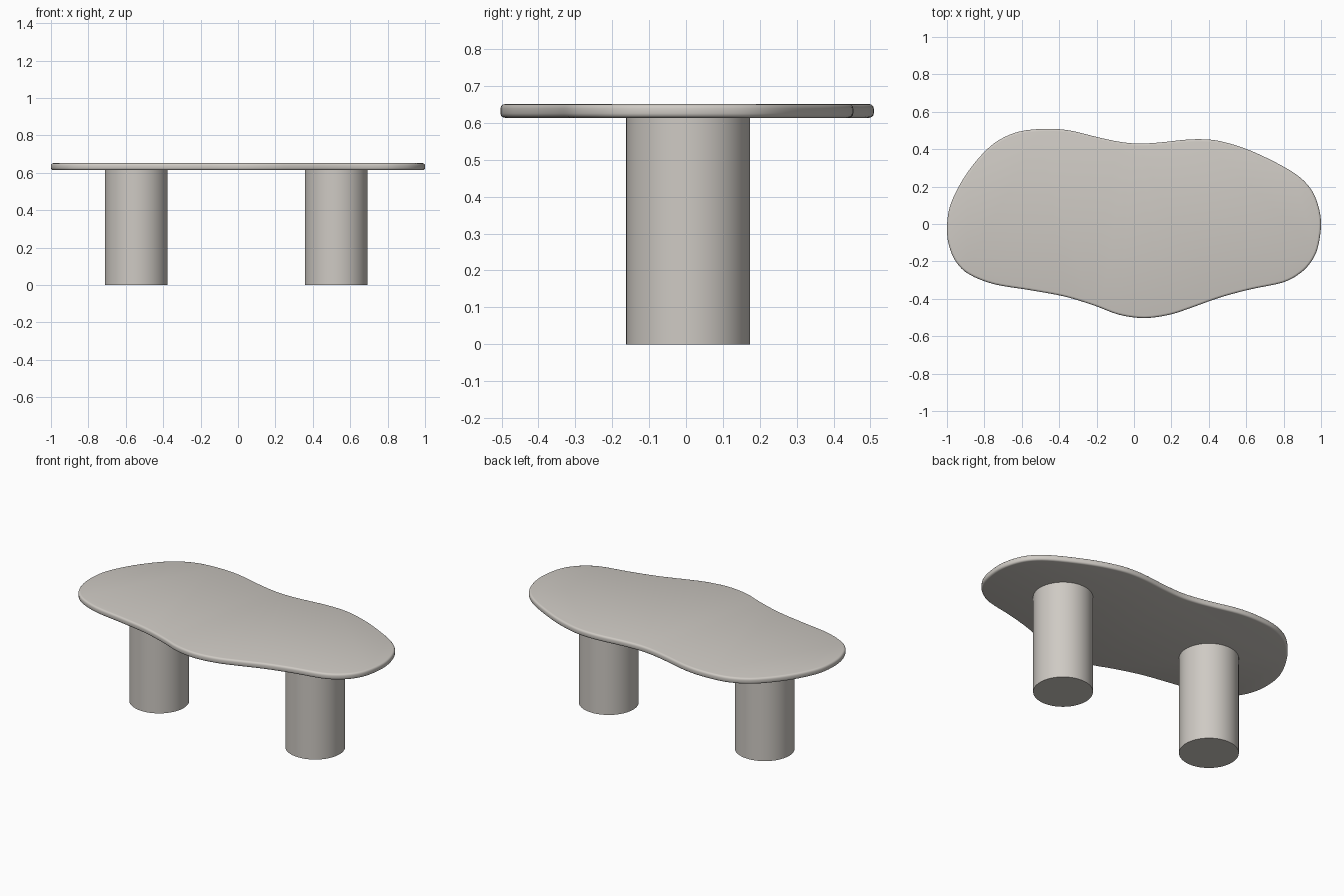
import bpy, bmesh
from mathutils import Vector

if "Cube" in bpy.data.objects:
    bpy.data.objects.remove(bpy.data.objects["Cube"])

stone = bpy.data.materials.new("warm grey stone")
stone.diffuse_color = (0.62, 0.59, 0.55, 1)
stone.use_nodes = True
stone.node_tree.nodes["Principled BSDF"].inputs["Base Color"].default_value = stone.diffuse_color

TOP_Z, BOTTOM_Z = 0.651, 0.614

# Freeform outline of the top, clockwise from the left end
OUTLINE = [
    (-1, -0.03), (-0.988, 0.08), (-0.945, 0.185), (-0.88, 0.29), (-0.80, 0.385),
    (-0.72, 0.45), (-0.61, 0.495), (-0.47, 0.509), (-0.345, 0.50), (-0.19, 0.463),
    (-0.08, 0.44), (0.02, 0.43), (0.14, 0.436), (0.27, 0.45), (0.367, 0.453),
    (0.46, 0.443), (0.59, 0.405), (0.726, 0.345), (0.86, 0.27), (0.94, 0.195),
    (0.983, 0.105), (1, 0), (0.983, -0.125), (0.945, -0.205), (0.886, -0.265),
    (0.795, -0.313), (0.62, -0.35), (0.46, -0.393), (0.30, -0.45), (0.19, -0.485),
    (0.056, -0.503), (-0.08, -0.485), (-0.21, -0.437), (-0.37, -0.388),
    (-0.56, -0.353), (-0.747, -0.322), (-0.88, -0.27), (-0.95, -0.205), (-0.988, -0.12),
]


def smooth_loop(pts, steps):
    """Closed Catmull-Rom curve through the points."""
    p = [Vector(q) for q in pts]
    n, out = len(p), []
    for i in range(n):
        a, b, c, d = p[i - 1], p[i], p[(i + 1) % n], p[(i + 2) % n]
        for s in range(steps):
            t = s / steps
            out.append(0.5 * (2 * b + (c - a) * t + (2 * a - 5 * b + 4 * c - d) * t ** 2
                              + (3 * b - a - 3 * c + d) * t ** 3))
    return out


def finish(name, bm):
    bmesh.ops.recalc_face_normals(bm, faces=bm.faces)
    mesh = bpy.data.meshes.new(name)
    bm.to_mesh(mesh)
    bm.free()
    mesh.materials.append(stone)
    obj = bpy.data.objects.new(name, mesh)
    bpy.context.collection.objects.link(obj)
    return obj


def shade(obj):
    bpy.ops.object.select_all(action='DESELECT')
    obj.select_set(True)
    bpy.context.view_layer.objects.active = obj
    bpy.ops.object.shade_smooth_by_angle(angle=0.6)


# Table top: extruded outline with rounded rims
bm = bmesh.new()
face = bm.faces.new([bm.verts.new((q.x, q.y, BOTTOM_Z)) for q in smooth_loop(OUTLINE, 4)])
ext = bmesh.ops.extrude_face_region(bm, geom=[face], use_keep_orig=True)
bmesh.ops.translate(bm, vec=(0, 0, TOP_Z - BOTTOM_Z),
                    verts=[g for g in ext["geom"] if isinstance(g, bmesh.types.BMVert)])
rims = [e for e in bm.edges if abs(e.verts[0].co.z - e.verts[1].co.z) < 1e-5]
bmesh.ops.bevel(bm, geom=rims, offset=0.012, segments=3, profile=0.5, affect='EDGES')
shade(finish("table_top", bm))

# Two cylindrical legs
for name, x in (("left_leg", -0.544), ("right_leg", 0.525)):
    bm = bmesh.new()
    height = BOTTOM_Z + 0.005
    bmesh.ops.create_cone(bm, cap_ends=True, segments=64, radius1=0.168, radius2=0.168, depth=height)
    bmesh.ops.translate(bm, vec=(x, 0.006, height / 2), verts=bm.verts)
    shade(finish(name, bm))
